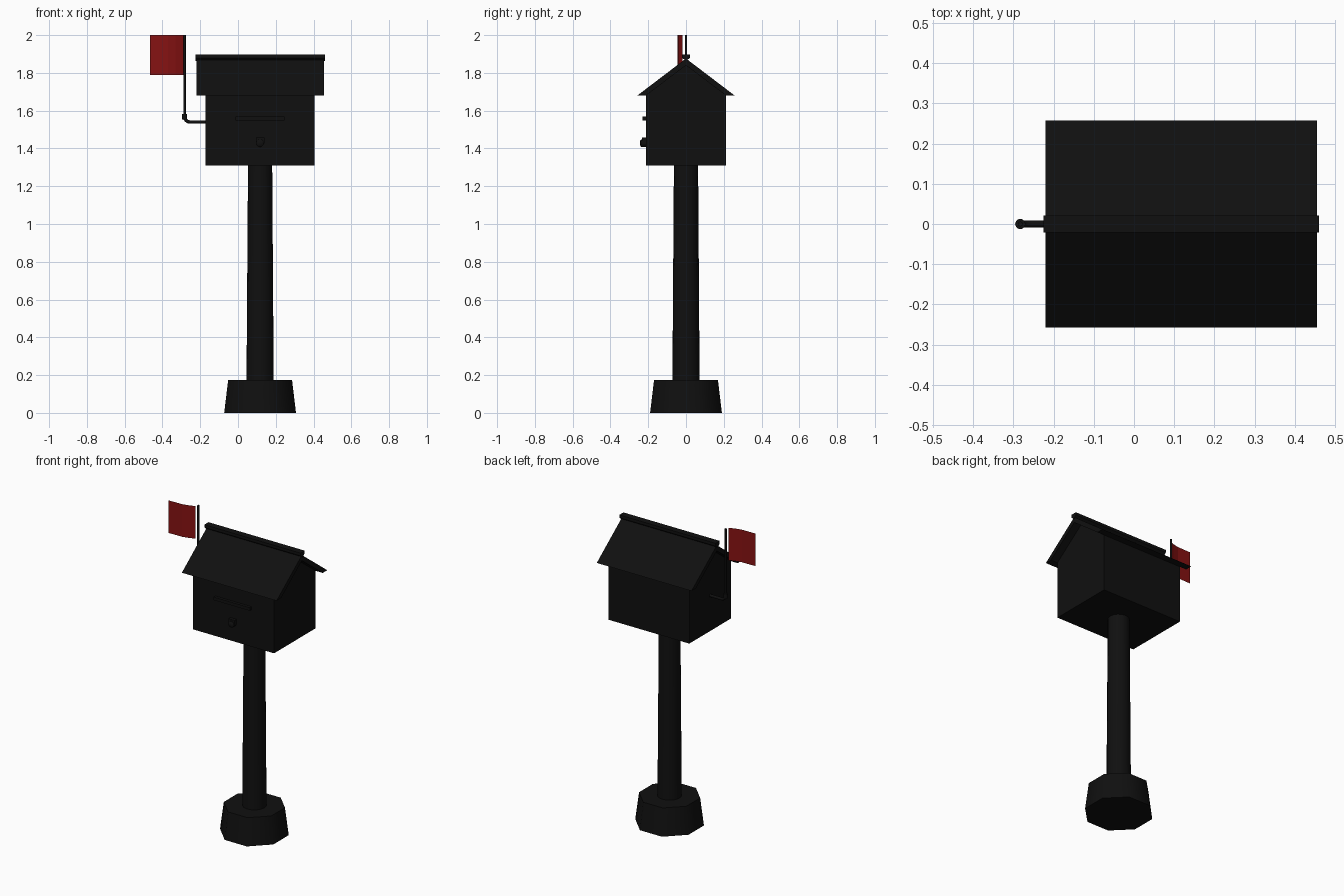
import bpy, bmesh, math

if "Cube" in bpy.data.objects:
    bpy.data.objects.remove(bpy.data.objects["Cube"])

CX = 0.117  # centre of post and house


def material(name, rgb):
    m = bpy.data.materials.new(name)
    m.diffuse_color = (*rgb, 1)
    m.use_nodes = True
    m.node_tree.nodes["Principled BSDF"].inputs["Base Color"].default_value = m.diffuse_color
    return m


BLACK = material("black_paint", (0.005, 0.005, 0.005))
RED = material("flag_red", (0.24, 0.006, 0.006))


def finish(name, bm, mat, smooth=None, fix=True):
    if fix:
        bmesh.ops.recalc_face_normals(bm, faces=bm.faces)
    me = bpy.data.meshes.new(name)
    bm.to_mesh(me)
    bm.free()
    me.materials.append(mat)
    ob = bpy.data.objects.new(name, me)
    bpy.context.collection.objects.link(ob)
    if smooth:
        bpy.ops.object.select_all(action='DESELECT')
        ob.select_set(True)
        bpy.context.view_layer.objects.active = ob
        bpy.ops.object.shade_smooth_by_angle(angle=math.radians(smooth))
    return ob


def extrude_x(name, profile, x0, x1):
    """Solid from a y-z outline pulled along x."""
    bm = bmesh.new()
    f = bm.faces.new([bm.verts.new((x0, y, z)) for y, z in profile])
    r = bmesh.ops.extrude_face_region(bm, geom=[f])
    vs = [g for g in r["geom"] if isinstance(g, bmesh.types.BMVert)]
    bmesh.ops.translate(bm, verts=vs, vec=(x1 - x0, 0, 0))
    return finish(name, bm, BLACK)


def lathe(name, rings, sides, centre, axis='z', turn=0.0, smooth=40):
    """Capped round solid from (radius, height) rings along z or -y."""
    bm = bmesh.new()
    loops = []
    for r, h in rings:
        loop = []
        for i in range(sides):
            a = turn + 2 * math.pi * i / sides
            u, v = r * math.cos(a), r * math.sin(a)
            p = (u, v, h) if axis == 'z' else (u, -h, v)
            loop.append(bm.verts.new([c + q for c, q in zip(centre, p)]))
        loops.append(loop)
    for a, b in zip(loops, loops[1:]):
        for i in range(sides):
            j = (i + 1) % sides
            bm.faces.new((a[i], a[j], b[j], b[i]))
    bm.faces.new(loops[0])
    bm.faces.new(loops[-1])
    return finish(name, bm, BLACK, smooth)


def box(name, x0, x1, y0, y1, z0, z1):
    return extrude_x(name, [(y0, z0), (y1, z0), (y1, z1), (y0, z1)], x0, x1)


# Octagonal foot with sloping sides, and tapered round post
k = 1 / math.cos(math.pi / 8)
lathe("base", [(0.19 * k, 0), (0.169 * k, 0.175)], 8, (CX, 0, 0),
      turn=math.pi / 8, smooth=50)
lathe("post", [(0.072, 0.17), (0.064, 1.32)], 16, (CX, 0, 0))

# House body with gable ends, roof slab and ridge cap
extrude_x("house_body", [(-0.212, 1.31), (0.212, 1.31), (0.212, 1.682),
                         (0, 1.842), (-0.212, 1.682)], -0.172, 0.406)
extrude_x("roof", [(-0.258, 1.68), (0, 1.876), (0.258, 1.68),
                   (0.212, 1.68), (0, 1.84), (-0.212, 1.68)], -0.22, 0.456)
extrude_x("ridge_cap", [(-0.021, 1.88), (-0.021, 1.898), (0.021, 1.898),
                        (0.021, 1.88), (0, 1.862)], -0.225, 0.461)

# Letter slot hood and lock on the front
box("slot_hood", -0.012, 0.245, -0.23, -0.205, 1.548, 1.568)
box("lock_plate", CX - 0.022, CX + 0.022, -0.232, -0.205, 1.425, 1.458)
lathe("lock_knob", [(0.02, 0), (0.02, 0.03), (0.012, 0.036)], 12,
      (CX, -0.207, 1.428), axis='y')


# Bent flag arm and thin flag rod
def tube(name, points, radius):
    cu = bpy.data.curves.new(name, 'CURVE')
    cu.dimensions = '3D'
    cu.bevel_depth = radius
    cu.bevel_resolution = 2
    cu.use_fill_caps = True
    sp = cu.splines.new('POLY')
    sp.points.add(len(points) - 1)
    for p, (x, z) in zip(sp.points, points):
        p.co = (x, 0, z, 1)
    cu.materials.append(BLACK)
    ob = bpy.data.objects.new(name, cu)
    bpy.context.collection.objects.link(ob)


bend = [(-0.255 - 0.028 * math.sin(t * math.pi / 8),
         1.568 - 0.028 * math.cos(t * math.pi / 8)) for t in range(5)]
tube("flag_arm", [(-0.165, 1.54)] + bend, 0.009)
lathe("arm_collar", [(0.013, 1.553), (0.013, 1.583)], 10, (-0.283, 0, 0))
tube("flag_rod", [(-0.283, 1.56), (-0.283, 2.0)], 0.0065)

# Curved sheet flag
bm = bmesh.new()
cols = [[bm.verts.new((x, y, z)) for z in (1.79, 2.0)] for x, y in
        [(-0.289, -0.019), (-0.33, -0.034), (-0.37, -0.043), (-0.465, -0.045)]]
for a, b in zip(cols, cols[1:]):
    bm.faces.new((b[0], a[0], a[1], b[1]))
finish("flag", bm, RED, fix=False)
